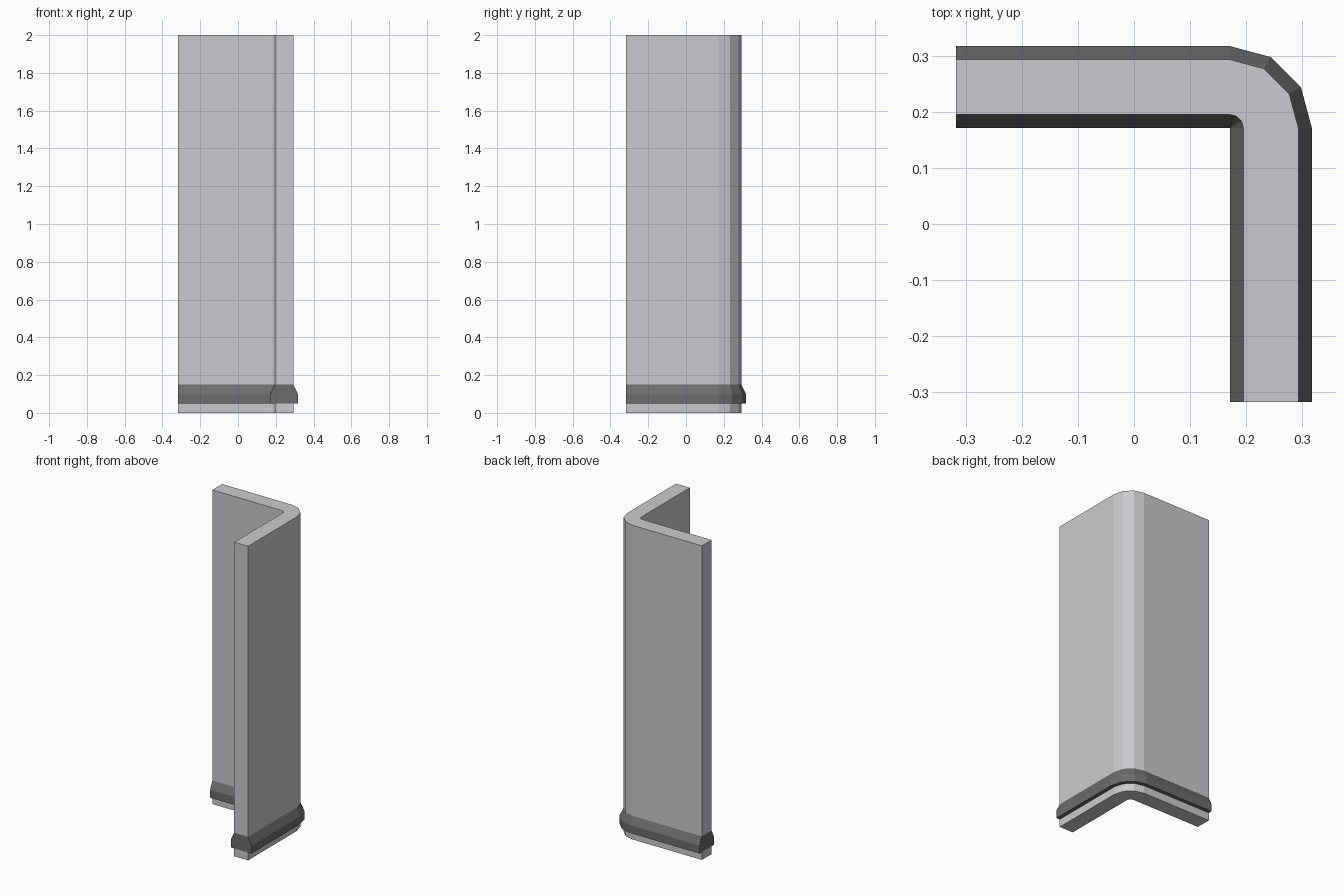
import bpy, bmesh
from math import radians, cos, sin

cube = bpy.data.objects.get("Cube")
if cube:
    bpy.data.objects.remove(cube, do_unlink=True)

C = 0.171      # pivot of the rounded corner
END = -0.317   # free end of each wing


def material(name, rgb):
    m = bpy.data.materials.new(name)
    m.use_nodes = True
    m.diffuse_color = (*rgb, 1)
    m.node_tree.nodes["Principled BSDF"].inputs["Base Color"].default_value = (*rgb, 1)
    return m


# Stations along the L-shaped path: pivot point and outward angle
stations = [(END, C, 90), *[(C, C, a) for a in (90, 60, 30, 0)], (C, END, 0)]


def sweep(name, profile, mat):
    """Carry a closed (offset, height) profile along the L-shaped path."""
    bm = bmesh.new()
    rings = []
    for x, y, angle in stations:
        a = radians(angle)
        rings.append([bm.verts.new((x + r * cos(a), y + r * sin(a), z))
                      for r, z in profile])
    n = len(profile)
    for one, two in zip(rings, rings[1:]):
        for i in range(n):
            j = (i + 1) % n
            bm.faces.new((one[i], one[j], two[j], two[i]))
    bm.faces.new(rings[0])
    bm.faces.new(rings[-1])
    # The inner corner of the trim closes to a sharp line
    bmesh.ops.remove_doubles(bm, verts=bm.verts, dist=1e-5)
    bmesh.ops.recalc_face_normals(bm, faces=bm.faces)
    mesh = bpy.data.meshes.new(name)
    bm.to_mesh(mesh)
    bm.free()
    mesh.materials.append(mat)
    obj = bpy.data.objects.new(name, mesh)
    bpy.context.collection.objects.link(obj)
    return obj


def slab(low, high):
    return [(INNER, low), (OUTER, low), (OUTER, high), (INNER, high)]


INNER, OUTER, TRIM = 0.024, 0.122, 0.146
BASE, BREAK, TOP = 0.05, 0.10, 0.15

plaster = material("pale grey plaster", (0.60, 0.59, 0.62))
dark = material("dark grey trim", (0.15, 0.15, 0.15))

# Wall above and below the trim
sweep("wall_panel", slab(TOP, 2.0), plaster)
sweep("wall_foot", slab(0.0, BASE), plaster)

# Baseboard with a bevelled upper edge on both sides
sweep("baseboard_trim",
      [(0, BASE), (TRIM, BASE), (TRIM, BREAK), (OUTER, TOP), (INNER, TOP), (0, BREAK)],
      dark)
